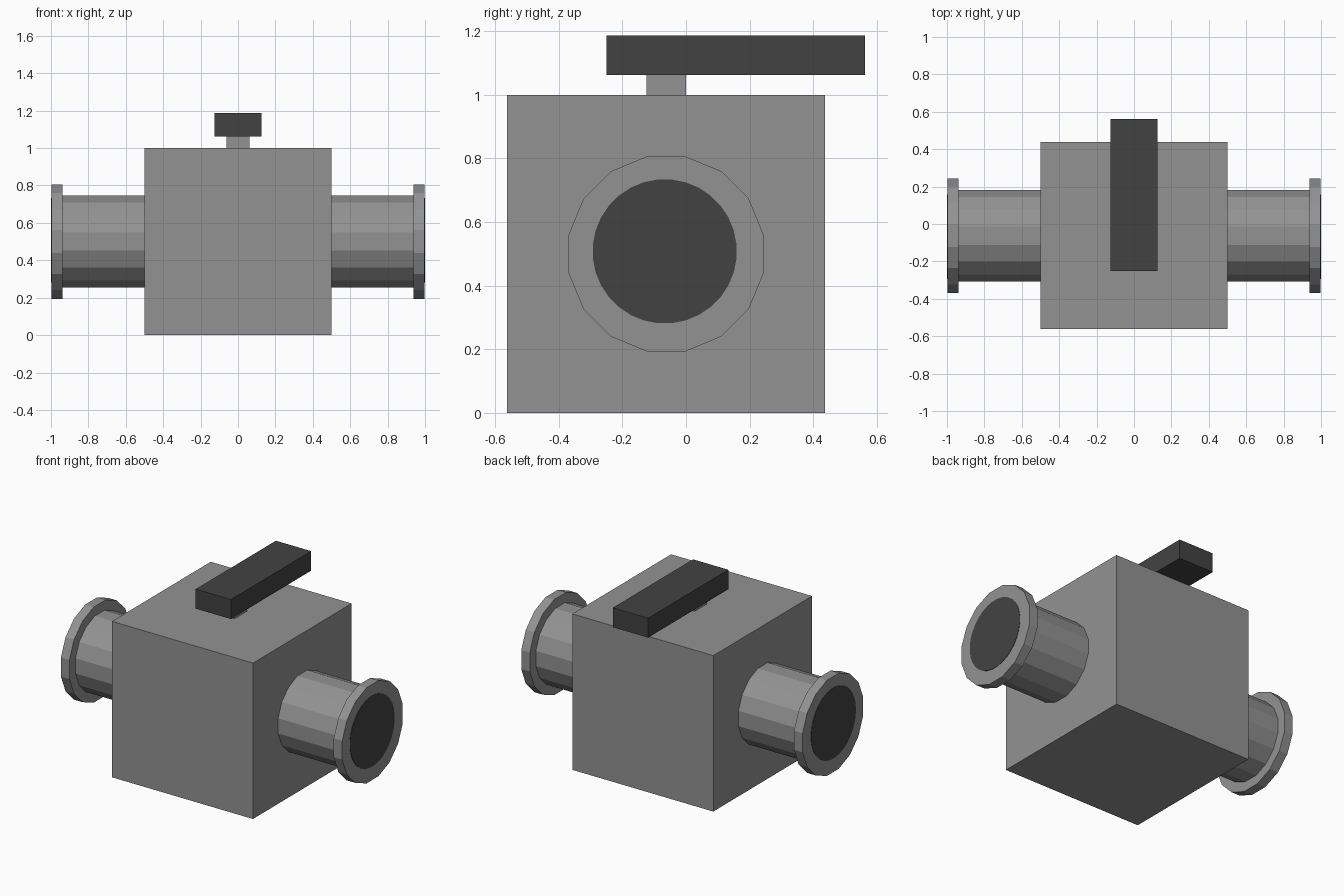
import bpy, math

if "Cube" in bpy.data.objects:
    bpy.data.objects.remove(bpy.data.objects["Cube"])

CY, CZ = -0.0625, 0.5  # pipe axis


def material(name, v):
    m = bpy.data.materials.new(name)
    m.diffuse_color = (v, v, v, 1)
    m.use_nodes = True
    m.node_tree.nodes["Principled BSDF"].inputs["Base Color"].default_value = m.diffuse_color
    return m


steel = material("steel grey", 0.29)
dark = material("dark grey", 0.055)


def box(name, lo, hi, mat):
    bpy.ops.mesh.primitive_cube_add(size=1, location=[(a + b) / 2 for a, b in zip(lo, hi)])
    ob = bpy.context.object
    ob.name = name
    ob.scale = [b - a for a, b in zip(lo, hi)]
    bpy.ops.object.transform_apply(location=False, rotation=False, scale=True)
    ob.data.materials.append(mat)


def tube(name, x0, x1, radius, mat, sides=16, y=CY, z=CZ):
    # cylinder along x, turned half a step so flats face up and sideways
    bpy.ops.mesh.primitive_cylinder_add(vertices=sides, radius=radius, depth=abs(x1 - x0))
    ob = bpy.context.object
    ob.name = name
    ob.rotation_euler = (0, 0, math.pi / sides)
    bpy.ops.object.transform_apply(rotation=True)
    ob.rotation_euler = (0, math.pi / 2, 0)
    bpy.ops.object.transform_apply(rotation=True)
    ob.location = ((x0 + x1) / 2, y, z)
    ob.data.materials.append(mat)


# Valve body, stem and lever
box("valve_body", (-0.5, -0.5625, 0), (0.5, 0.4375, 1), steel)
box("stem", (-0.0625, -0.125, 1), (0.0625, 0, 1.0625), steel)
box("lever_handle", (-0.125, -0.25, 1.0625), (0.125, 0.5625, 1.1875), dark)

# Pipe stubs, end flanges and dark bore openings on both sides
for side, s in (("left", -1), ("right", 1)):
    tube(side + "_pipe", s * 0.5, s * 0.9375, 0.25, steel)
    tube(side + "_flange", s * 0.9375, s * 0.998, 0.3125, steel)
    tube(side + "_bore", s * 0.996, s * 1.0, 0.227, dark, 32, -0.067, 0.508)
